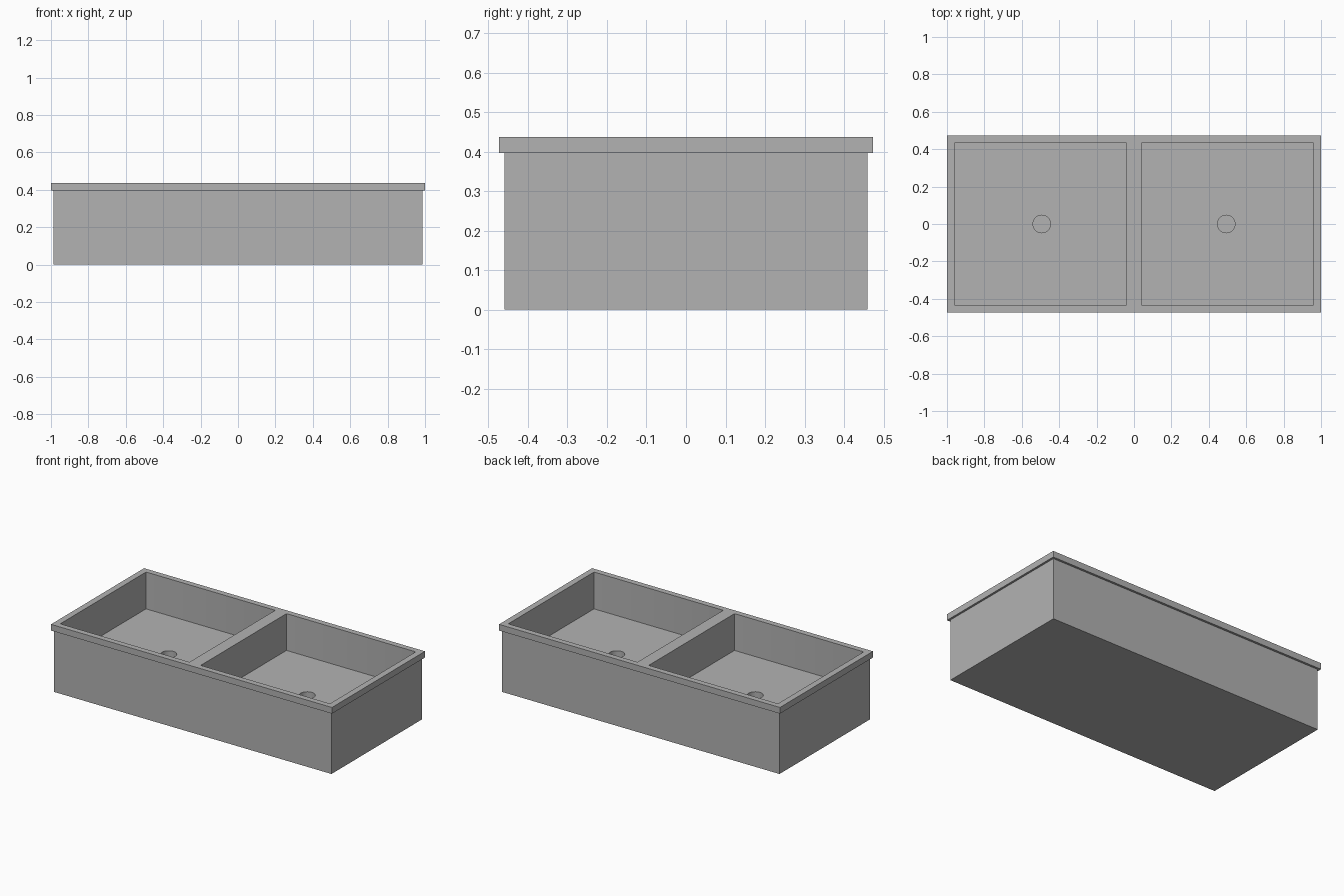
import bpy
import bmesh
from mathutils import Matrix, Vector

cube = bpy.data.objects.get("Cube")
if cube:
    bpy.data.objects.remove(cube, do_unlink=True)

RIM_TOP, RIM_BOTTOM, FLOOR = 0.437, 0.397, 0.2
DRAIN_X, DRAIN_DEPTH = 0.493, 0.05

gray = bpy.data.materials.new("stainless gray")
gray.use_nodes = True
color = (0.448, 0.448, 0.448, 1)
gray.diffuse_color = color
gray.node_tree.nodes["Principled BSDF"].inputs["Base Color"].default_value = color


def finish(name, bm):
    mesh = bpy.data.meshes.new(name)
    bm.to_mesh(mesh)
    bm.free()
    mesh.materials.append(gray)
    obj = bpy.data.objects.new(name, mesh)
    bpy.context.collection.objects.link(obj)
    return obj


def box(name, low, high, corner=0):
    low, high = Vector(low), Vector(high)
    bm = bmesh.new()
    bmesh.ops.create_cube(bm, size=1, matrix=Matrix.LocRotScale((low + high) / 2, None, high - low))
    if corner:
        upright = [e for e in bm.edges if abs(e.verts[0].co.z - e.verts[1].co.z) > 0.01]
        bmesh.ops.bevel(bm, geom=upright, offset=corner, segments=3, profile=0.5, affect="EDGES")
    return finish(name, bm)


def cylinder(name, x, radius, bottom, top):
    bm = bmesh.new()
    bmesh.ops.create_cone(bm, cap_ends=True, segments=32, radius1=radius, radius2=radius,
                          depth=top - bottom, matrix=Matrix.Translation((x, 0, (top + bottom) / 2)))
    return finish(name, bm)


def combine(target, tool, operation):
    mod = target.modifiers.new(operation.title(), "BOOLEAN")
    mod.operation, mod.object, mod.solver = operation, tool, "EXACT"
    bpy.context.view_layer.objects.active = target
    bpy.ops.object.modifier_apply(modifier=mod.name)
    bpy.data.objects.remove(tool, do_unlink=True)


# Solid sink body with the overhanging rim
sink = box("double_sink", (-0.987, -0.459, 0), (0.987, 0.459, RIM_BOTTOM + 0.02))
rim = box("rim", (-1, -0.473, RIM_BOTTOM), (1, 0.473, RIM_TOP))
combine(sink, rim, "UNION")

# Two basins and their drain wells
for side in (-1, 1):
    x0, x1 = sorted((side * 0.04, side * 0.96))
    basin = box("basin_cutter", (x0, -0.436, FLOOR), (x1, 0.436, RIM_TOP + 0.1), corner=0.006)
    combine(sink, basin, "DIFFERENCE")
    drain = cylinder("drain_cutter", side * DRAIN_X, 0.047, FLOOR - DRAIN_DEPTH, FLOOR + 0.05)
    combine(sink, drain, "DIFFERENCE")

# Smooth drain walls and corners, sharp edges elsewhere
bpy.ops.object.select_all(action="DESELECT")
sink.select_set(True)
bpy.context.view_layer.objects.active = sink
bpy.ops.object.shade_smooth_by_angle()
